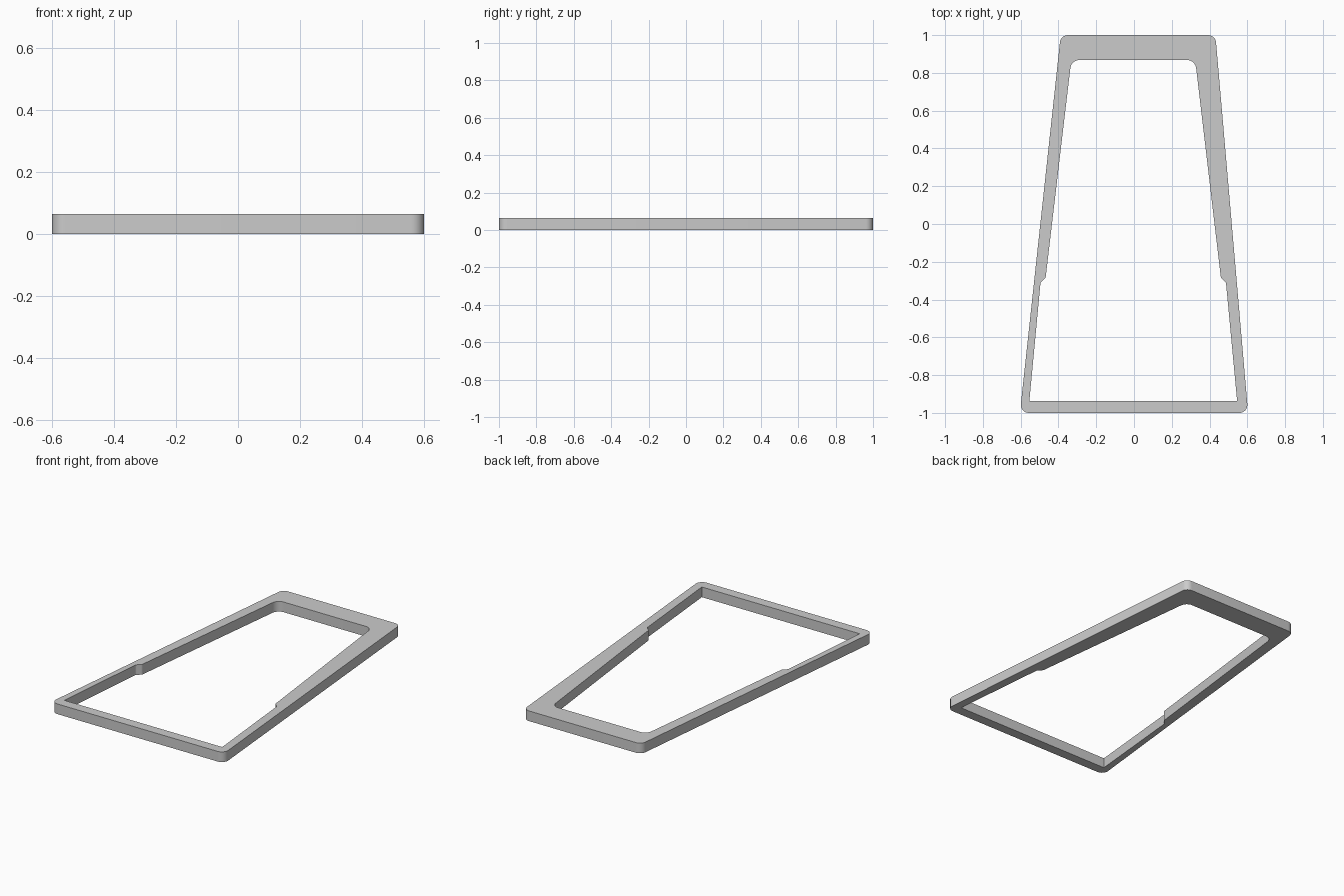
import bpy, bmesh, math
from mathutils import Vector

if "Cube" in bpy.data.objects:
    bpy.data.objects.remove(bpy.data.objects["Cube"])

HEIGHT = 0.064


def rounded(corners, steps=8):
    """Turn (x, y, radius) corners into an outline with true arc fillets."""
    pts, n = [], len(corners)
    for i, (x, y, r) in enumerate(corners):
        p = Vector((x, y))
        if r == 0:
            pts.append(p)
            continue
        a = (Vector(corners[i - 1][:2]) - p).normalized()
        b = (Vector(corners[(i + 1) % n][:2]) - p).normalized()
        half = a.angle(b) / 2
        centre = p + (a + b).normalized() * (r / math.sin(half))
        start = p + a * (r / math.tan(half)) - centre
        end = p + b * (r / math.tan(half)) - centre
        turn = math.atan2(start.x * end.y - start.y * end.x, start.dot(end))
        for k in range(steps + 1):
            t = turn * k / steps
            c, s = math.cos(t), math.sin(t)
            pts.append(centre + Vector((start.x * c - start.y * s,
                                        start.x * s + start.y * c)))
    return pts


# Outer tapered outline, slightly wider on the right at the narrow end
outer = rounded([(-0.604, -1, 0.042), (0.604, -1, 0.042),
                 (0.431, 1, 0.042), (-0.388, 1, 0.042)])

# Opening: sharp front corners, stepped sides, rounded back corners
side = [(0.55, -0.937, 0), (0.491, -0.311, 0.012),
        (0.464, -0.285, 0.018), (0.328, 0.868, 0.048)]
inner = rounded([(x - 0.004, y, r) for x, y, r in side]
                + [(-x - 0.004, y, r) for x, y, r in reversed(side)])

# Frame: fill between the outlines, then extrude upward
bm = bmesh.new()
edges = []
for outline in (outer, inner):
    verts = [bm.verts.new((p.x, p.y, 0)) for p in outline]
    edges += [bm.edges.new((verts[i - 1], verts[i])) for i in range(len(verts))]
bmesh.ops.triangle_fill(bm, use_beauty=True, use_dissolve=False, edges=edges)
extruded = bmesh.ops.extrude_face_region(bm, geom=bm.faces[:], use_keep_orig=True)
top = [g for g in extruded["geom"] if isinstance(g, bmesh.types.BMVert)]
bmesh.ops.translate(bm, verts=top, vec=(0, 0, HEIGHT))
bmesh.ops.recalc_face_normals(bm, faces=bm.faces[:])

mesh = bpy.data.meshes.new("tapered_frame")
bm.to_mesh(mesh)
bm.free()
frame = bpy.data.objects.new("tapered_frame", mesh)
bpy.context.collection.objects.link(frame)
bpy.context.view_layer.objects.active = frame
frame.select_set(True)
bpy.ops.object.shade_smooth_by_angle(angle=math.radians(30))
